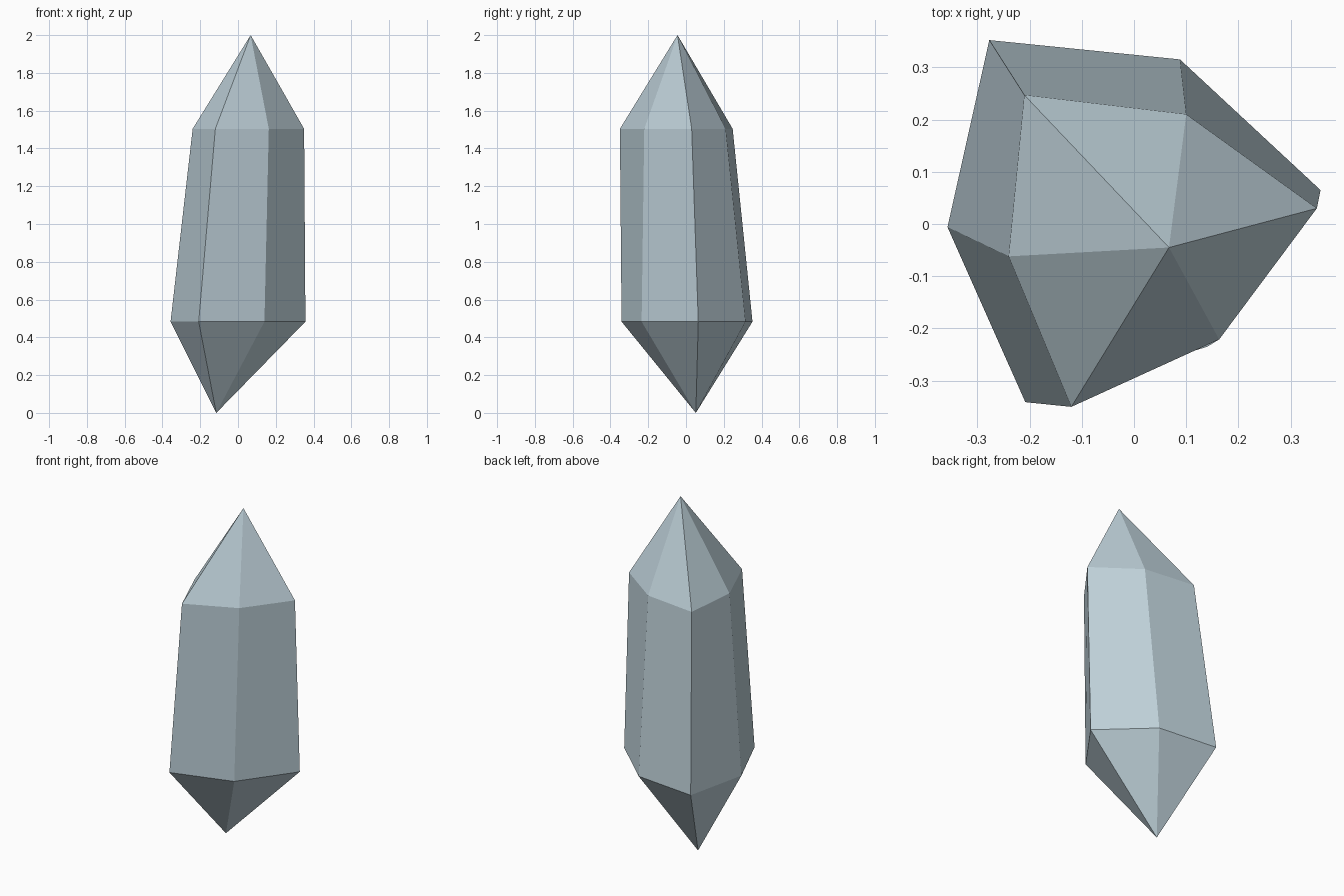
import bpy
import bmesh

if "Cube" in bpy.data.objects:
    bpy.data.objects.remove(bpy.data.objects["Cube"])

# Six-sided crystal: two tilted, irregular rings capped by off-centre points
UPPER_Z, LOWER_Z = 1.504, 0.483
UPPER = [(0.35, 0.03), (0.10, 0.21), (-0.21, 0.247),
         (-0.24, -0.062), (-0.12, -0.35), (0.163, -0.221)]
LOWER = [(0.357, 0.065), (0.088, 0.315), (-0.277, 0.352),
         (-0.357, -0.006), (-0.208, -0.341), (0.14, -0.235)]
TIP = (0.067, -0.045, 2.0)
ROOT = (-0.115, 0.052, 0.0)

bm = bmesh.new()
upper = [bm.verts.new((x, y, UPPER_Z)) for x, y in UPPER]
lower = [bm.verts.new((x, y, LOWER_Z)) for x, y in LOWER]
tip, root = bm.verts.new(TIP), bm.verts.new(ROOT)

# Crown, shaft and root facets, one of each per side
for i in range(6):
    j = (i + 1) % 6
    bm.faces.new((upper[i], upper[j], tip))
    bm.faces.new((lower[i], lower[j], upper[j], upper[i]))
    bm.faces.new((lower[j], lower[i], root))
bm.normal_update()

mesh = bpy.data.meshes.new("crystal")
bm.to_mesh(mesh)
bm.free()

# Pale blue-grey mineral
mat = bpy.data.materials.new("pale blue crystal")
mat.diffuse_color = (0.52, 0.64, 0.70, 1.0)
mat.use_nodes = True
mat.node_tree.nodes["Principled BSDF"].inputs["Base Color"].default_value = mat.diffuse_color
mesh.materials.append(mat)
bpy.context.collection.objects.link(bpy.data.objects.new("crystal", mesh))
